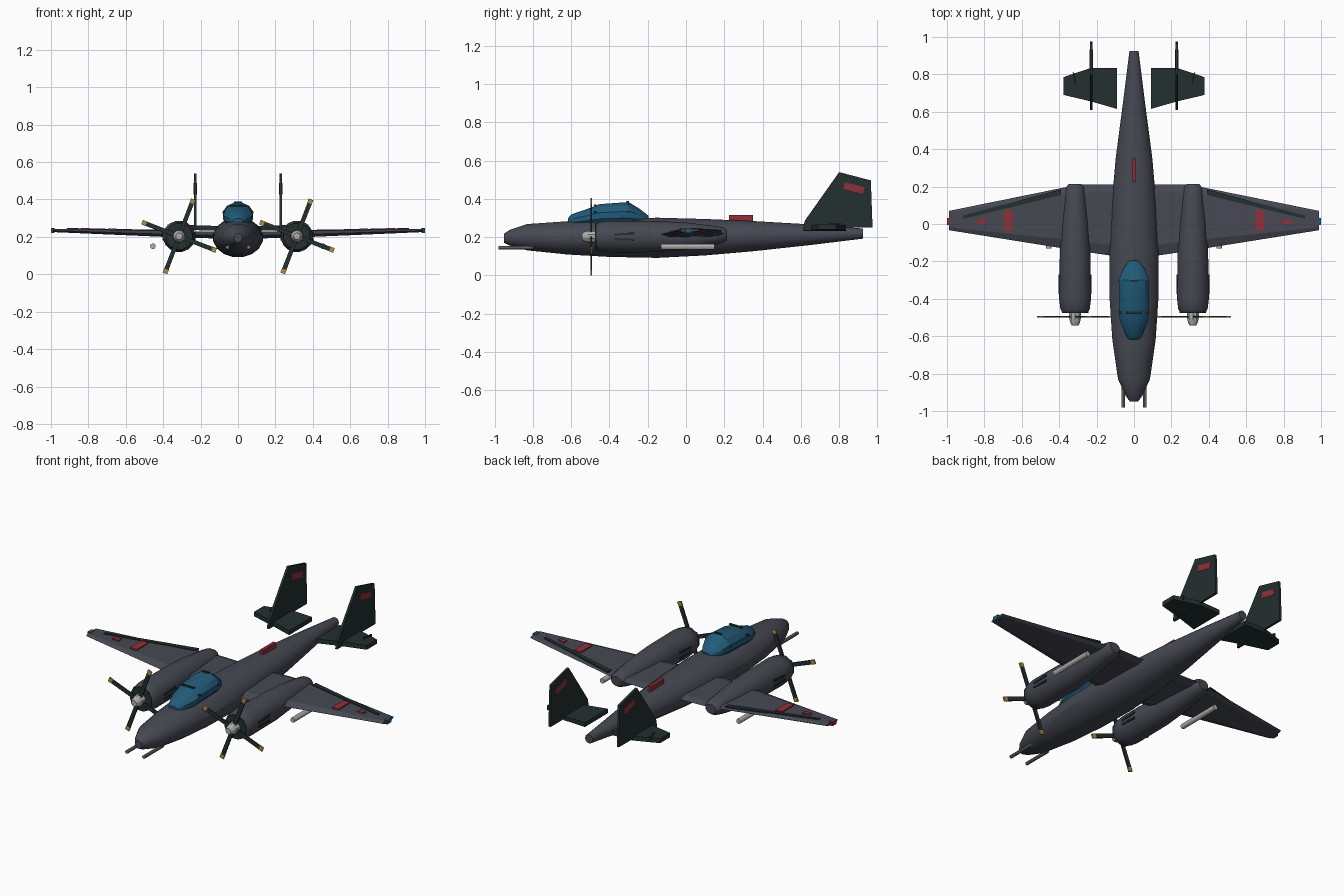
import bpy, bmesh, math
from mathutils import Vector, Matrix

if "Cube" in bpy.data.objects:
    bpy.data.objects.remove(bpy.data.objects["Cube"])


def material(name, rgb):
    m = bpy.data.materials.new(name)
    m.diffuse_color = (*rgb, 1)
    m.use_nodes = True
    m.node_tree.nodes["Principled BSDF"].inputs["Base Color"].default_value = m.diffuse_color
    return m


GREY = material("slate grey", (0.062, 0.066, 0.086))
GREEN = material("dark green", (0.017, 0.029, 0.029))
BLUE = material("canopy blue", (0.015, 0.105, 0.19))
RED = material("red", (0.28, 0.03, 0.04))
GOLD = material("gold", (0.45, 0.26, 0.05))
METAL = material("light metal", (0.42, 0.42, 0.41))
STEEL = material("gun steel", (0.2, 0.2, 0.21))


def loft(name, rings, mat, smooth=True):
    """Skin equal-length rings of points and cap both ends."""
    bm = bmesh.new()
    loops = [[bm.verts.new(p) for p in ring] for ring in rings]
    n = len(loops[0])
    for a, b in zip(loops, loops[1:]):
        for i in range(n):
            bm.faces.new((a[i], a[(i + 1) % n], b[(i + 1) % n], b[i]))
    bm.faces.new(loops[0])
    bm.faces.new(loops[-1])
    bmesh.ops.recalc_face_normals(bm, faces=bm.faces)
    me = bpy.data.meshes.new(name)
    bm.to_mesh(me)
    bm.free()
    me.materials.append(mat)
    ob = bpy.data.objects.new(name, me)
    bpy.context.collection.objects.link(ob)
    if smooth:
        bpy.ops.object.select_all(action='DESELECT')
        ob.select_set(True)
        bpy.context.view_layer.objects.active = ob
        bpy.ops.object.shade_smooth_by_angle(angle=math.radians(28))
    return ob


def ellipse(x, y, z, rx, rz, n):
    return [(x + rx * math.cos(2 * math.pi * (i + .5) / n), y,
             z + rz * math.sin(2 * math.pi * (i + .5) / n)) for i in range(n)]


def body(name, x, stations, n, mat):
    """Loft along y; a station is (y, bottom, top, half width)."""
    return loft(name, [ellipse(x, y, (b + t) / 2, w, (t - b) / 2, n)
                       for y, b, t, w in stations], mat)


def rod(name, x, z, y0, y1, r, mat, n=12):
    return loft(name, [ellipse(x, y, z, r, r, n) for y in (y0, y1)], mat)


def slab(name, outline, base, top, mat):
    """Plate over an (x, y) outline; base and top are heights or functions of x."""
    f = lambda h, x: h(x) if callable(h) else h
    return loft(name, [[(x, y, f(h, x)) for x, y in outline] for h in (base, top)], mat, False)


def upright(name, outline, x, half, mat):
    """Plate over a (y, z) outline, centred on x."""
    return loft(name, [[(x + d, y, z) for y, z in outline] for d in (-half, half)], mat, False)


def rect(x0, x1, y0, y1):
    return [(x0, y0), (x1, y0), (x1, y1), (x0, y1)]


# Fuselage, canopy and dorsal marker
body("fuselage", 0, [(-.95, .17, .22, .022), (-.92, .155, .24, .045), (-.83, .13, .27, .087),
                     (-.62, .108, .285, .118), (-.4, .095, .298, .133), (-.15, .09, .304, .135),
                     (.1, .103, .297, .122), (.35, .125, .286, .1), (.65, .158, .268, .06),
                     (.925, .192, .246, .025)], 16, GREY)
body("canopy", 0, [(-.617, .265, .3, .028), (-.6, .25, .32, .042), (-.52, .25, .348, .078),
                   (-.45, .25, .375, .084), (-.3, .25, .386, .084), (-.24, .26, .348, .06),
                   (-.195, .275, .312, .025)], 12, BLUE)
slab("dorsal_marker", rect(-.01, .01, .225, .35), .27, .316, RED)
for y, w, z in ((-.475, .042, .368), (-.305, .022, .388)):
    slab("canopy_frame", rect(-w, w, y - .006, y + .006), z - .006, z + .002, GREEN)
    for s in (-1, 1):
        slab("canopy_rivet", rect(s * .076 - .007, s * .076 + .007, y - .006, y + .006),
             .326, .335, GREEN)

# Wing section helper: six-point profile, flat on top
top = lambda x: .231 + .013 * (abs(x) - .3) / .7


def wing_ring(x, y0, y1, th):
    zt, c = top(x), y1 - y0
    return [(x, y0, zt - th * .55), (x, y0 + c * .15, zt), (x, y1 - c * .1, zt),
            (x, y1, zt - th * .4), (x, y1 - c * .1, zt - th * .8), (x, y0 + c * .15, zt - th)]


for s in (-1, 1):
    side = "right" if s > 0 else "left"

    # Wing with flap strip, markings and tip light
    loft(side + "_wing", [wing_ring(s * .05, -.18, .212, .036),
                          wing_ring(s * .3, -.143, .21, .035),
                          wing_ring(s * .99, -.033, .07, .018)], GREY, False)
    raised = lambda x: top(x) + .005
    sunk = lambda x: top(x) - .004
    slab(side + "_flap", [(s * .39, .155), (s * .915, .027), (s * .915, .045), (s * .39, .185)],
         sunk, raised, GREEN)
    slab(side + "_wing_band", rect(s * .65, s * .695, -.035, .075), sunk,
         lambda x: top(x) + .007, RED)
    slab(side + "_wing_mark", [(s * .795, .0), (s * .84, .0), (s * .84, .018), (s * .795, .03)],
         sunk, lambda x: top(x) + .007, RED)
    slab(side + "_tip_light", rect(s * .98, s, -.005, .032), .222, .247, BLUE if s > 0 else RED)

    # Engine nacelle with dark cowl and exhaust slots
    cx, cz = s * .315, .203
    body(side + "_nacelle", cx, [(-.47, .135, .271, .071), (-.455, .126, .28, .08),
                                 (-.4, .119, .287, .087), (-.15, .12, .286, .083),
                                 (0, .132, .278, .073), (.15, .158, .26, .057),
                                 (.195, .17, .252, .05), (.215, .183, .24, .034)], 16, GREY)
    rod(side + "_cowl", cx, cz, -.476, -.45, .073, GREEN, 12)
    for k in (-1, 1):
        for z, tilt in ((.218, .004), (.186, -.004)):
            upright(side + "_exhaust", [(-.375, z - .005 - tilt), (-.27, z - .005),
                                        (-.27, z + .007), (-.375, z + .005 - tilt)],
                    cx + k * .083, .006, GREEN)

    # Spinner and four-bladed propeller
    loft(side + "_spinner", [ellipse(cx, y, cz, r, r, 10) for y, r in
                             ((-.475, .034), (-.5, .034), (-.53, .026), (-.543, .018))], METAL)
    for k in range(4):
        turn = Matrix.Rotation(-math.radians(69 + 90 * k), 4, 'Y')
        for part, mat, r0, r1, w0, w1 in (("_blade", GREEN, .02, .188, .011, .012),
                                          ("_blade_tip", GOLD, .186, .212, .013, .013)):
            ring = [(r0, -w0), (r1, -w1), (r1, w1), (r0, w0)]
            loft(side + part, [[Vector((cx, 0, cz)) + turn @ Vector((a, y, b)) for a, b in ring]
                               for y in (-.5, -.491)], mat, False)

    # Nose gun and underwing tube with its mount
    rod(side + "_nose_gun", s * .057, .145, -.98, -.8, .01, STEEL, 10)
    rod(side + "_underwing_tube", s * .455, .15, -.13, .15, .015, METAL)

    # Stabilizer with hinge, and tail fin with marking
    slab(side + "_stabilizer", [(s * .09, .615), (s * .228, .655), (s * .377, .69),
                                (s * .377, .785), (s * .228, .835), (s * .09, .835)],
         lambda x: .232 + .03 * (abs(x) - .09), lambda x: .258 + .03 * (abs(x) - .09), GREEN)
    slab(side + "_hinge", [(s * .307, .75), (s * .315, .75), (s * .328, .81), (s * .32, .81)],
         .25, .275, GREEN)
    upright(side + "_fin", [(.61, .235), (.62, .285), (.8, .54), (.966, .497), (.975, .25),
                            (.83, .25), (.82, .235)], s * .228, .007, GREEN)
    upright(side + "_fin_mark", [(.822, .452), (.925, .427), (.932, .462), (.83, .487)],
            s * .228, .009, RED)
